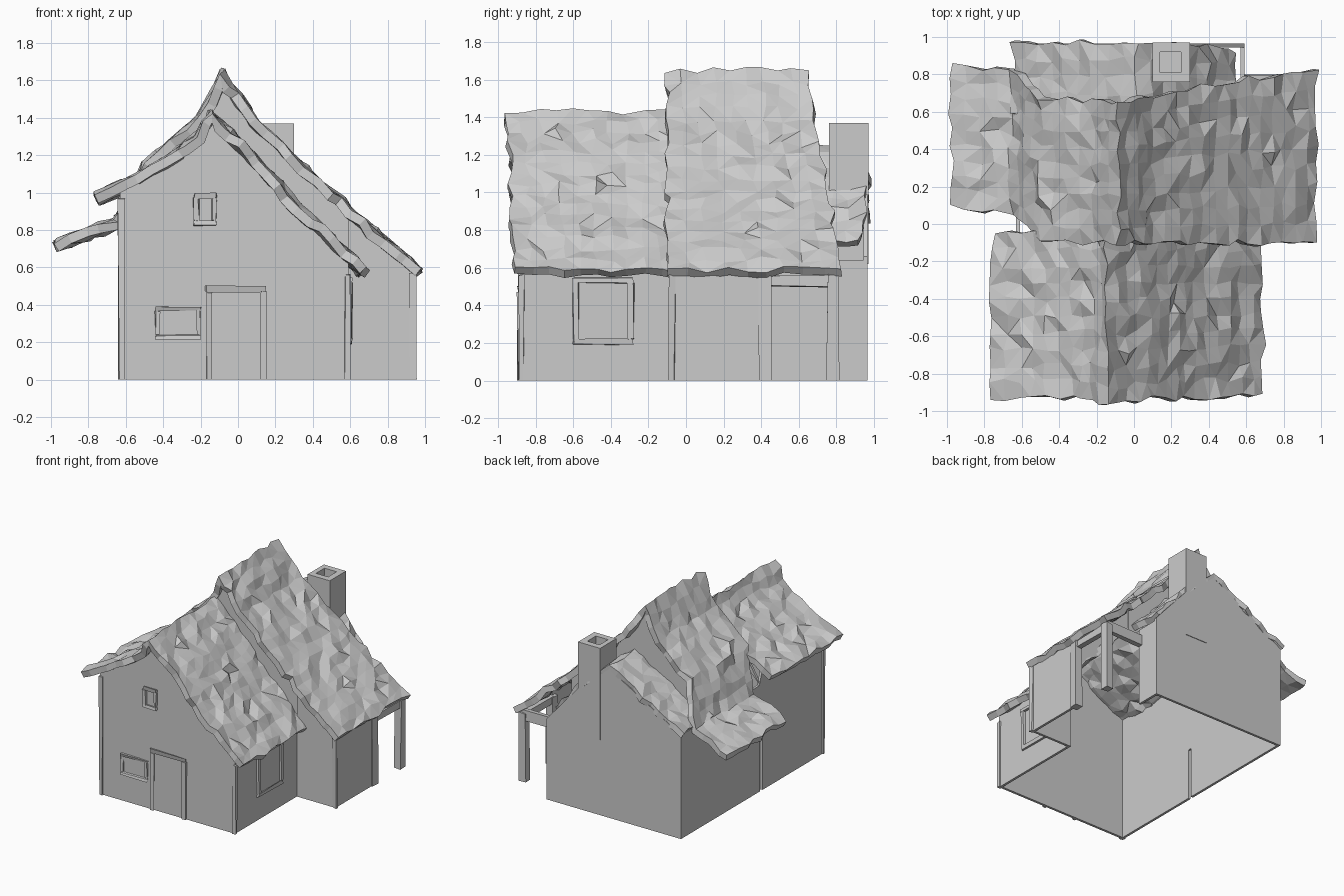
import bpy, bmesh, random
from mathutils import Vector

if "Cube" in bpy.data.objects:
    bpy.data.objects.remove(bpy.data.objects["Cube"])

random.seed(4)


def finish(name, bm, recalc=True):
    if recalc:
        bmesh.ops.recalc_face_normals(bm, faces=bm.faces)
    me = bpy.data.meshes.new(name)
    bm.to_mesh(me)
    bm.free()
    ob = bpy.data.objects.new(name, me)
    bpy.context.collection.objects.link(ob)
    return ob


def box(name, x0, x1, y0, y1, z0, z1, rough=0.006):
    bm = bmesh.new()
    bmesh.ops.create_cube(bm, size=1)
    for v in bm.verts:
        v.co = Vector(((x0, x1)[v.co.x > 0], (y0, y1)[v.co.y > 0], (z0, z1)[v.co.z > 0]))
        v.co.x += random.uniform(-rough, rough)
        v.co.y += random.uniform(-rough, rough)
        if v.co.z > 0.01:
            v.co.z += random.uniform(-rough, rough)
    return finish(name, bm)


def panel(name, pts, at, thick, axis='y'):
    """Flat wall: outline (u, z) extruded along y or x."""
    bm = bmesh.new()
    rows = []
    for d in (at, at + thick):
        rows.append([bm.verts.new((u, d, z) if axis == 'y' else (d, u, z)) for u, z in pts])
    bm.faces.new(rows[0])
    bm.faces.new(rows[1][::-1])
    n = len(pts)
    for i in range(n):
        j = (i + 1) % n
        bm.faces.new((rows[0][i], rows[1][i], rows[1][j], rows[0][j]))
    return finish(name, bm)


def roof(name, prof, thick=0.05, step=0.085, rough=0.018):
    """Rough thatch sheet; prof rows are (x, z, y_front, y_back) from left to right."""
    rows = []
    for a, b in zip(prof, prof[1:]):
        a, b = Vector(a), Vector(b)
        n = max(1, round(Vector((b[0] - a[0], b[1] - a[1])).length / step))
        rows += [a.lerp(b, k / n) for k in range(n)]
    rows.append(Vector(prof[-1]))
    ny = max(3, round((prof[1][3] - prof[1][2]) / step))
    bm = bmesh.new()
    grid = []
    for r in rows:
        line = []
        for j in range(ny + 1):
            y = r[2] + (r[3] - r[2]) * j / ny
            n = [random.uniform(-rough, rough) for _ in range(3)]
            line.append(bm.verts.new((r[0] + n[0], y + n[1], r[1] + n[2])))
        grid.append(line)
    for i in range(len(rows) - 1):
        for j in range(ny):
            bm.faces.new((grid[i][j], grid[i + 1][j], grid[i + 1][j + 1], grid[i][j + 1]))
    bmesh.ops.triangulate(bm, faces=bm.faces)
    ob = finish(name, bm, recalc=False)
    m = ob.modifiers.new("thickness", 'SOLIDIFY')
    m.thickness = thick
    m.offset = -1
    return ob


def frame(name, axis, at, out, u0, u1, z0, z1, w=0.03):
    """Four trim bars around an opening."""
    bars = [(u0 - w, u0, z0, z1), (u1, u1 + w, z0, z1), (u0 - w, u1 + w, z1, z1 + w)]
    if z0 > 0.01:
        bars.append((u0 - w, u1 + w, z0 - w, z0))
    d0, d1 = sorted((at, at + out))
    for a, b, c, d in bars:
        if axis == 'y':
            box(name, a, b, d0, d1, c, d)
        else:
            box(name, d0, d1, a, b, c, d)


# Main house walls, open underneath and open to the annex
T = 0.02
panel("front_gable_wall", [(-0.63, 0), (0.59, 0), (0.59, 0.62), (0.33, 0.87), (0.08, 1.16),
                           (-0.13, 1.37), (-0.22, 1.26), (-0.4, 1.12), (-0.63, 1.02)], -0.88, T)
panel("left_wall", [(-0.88, 0), (-0.09, 0), (-0.09, 0.42), (-0.06, 0.42), (-0.06, 0), (0.96, 0),
                    (0.96, 0.85), (-0.05, 0.87), (-0.1, 1.02), (-0.88, 1.02)], -0.63, T, 'x')
panel("right_wall", [(-0.88, 0), (-0.06, 0), (-0.06, 0.62), (-0.88, 0.62)], 0.57, T, 'x')
panel("right_back_wall", [(0.76, 0), (0.96, 0), (0.96, 0.64), (0.76, 0.64)], 0.57, T, 'x')
panel("back_gable_wall", [(-0.63, 0), (0.59, 0), (0.59, 0.66), (0.3, 0.99), (0.02, 1.22),
                          (-0.3, 1.04), (-0.63, 0.85)], 0.945, T)
# Upper gables closing both ends of the tall roof
panel("upper_front_gable", [(-0.63, 0.88), (-0.15, 1.36), (0.59, 0.64), (0.59, 0.87),
                            (0.1, 1.33), (-0.08, 1.59), (-0.22, 1.35), (-0.5, 1.1)], -0.07, T)
panel("upper_back_gable", [(-0.63, 0.86), (0.02, 1.2), (0.59, 0.62), (0.59, 0.87),
                           (0.1, 1.33), (-0.08, 1.59), (-0.22, 1.35), (-0.5, 1.1)], 0.62, T)

# Side annex and open porch behind it
panel("annex_front_wall", [(0.59, 0), (0.94, 0), (0.94, 0.58), (0.59, 0.86)], -0.08, T)
panel("annex_right_wall", [(-0.08, 0), (0.42, 0), (0.42, 0.58), (-0.08, 0.58)], 0.92, T, 'x')
for y in (0.39, 0.75):
    box("porch_post", 0.89, 0.95, y, y + 0.06, 0, 0.56)
box("porch_beam", 0.9, 0.94, 0.42, 0.8, 0.5, 0.56)
box("porch_end_beam", 0.58, 0.94, 0.76, 0.8, 0.5, 0.58)

# Roofs: front wing, tall wing with side canopy, low back wing
F, B = -0.93, -0.05
roof("front_roof", [(-0.76, 0.99, F, B), (-0.4, 1.17, F, B), (-0.22, 1.31, F, B),
                    (-0.15, 1.43, -0.97, B), (0.08, 1.22, F, B), (0.33, 0.93, F, B),
                    (0.69, 0.59, -0.91, B)])
A = -0.1
roof("tall_roof", [(-0.98, 0.74, 0.1, 0.85), (-0.66, 0.86, 0.06, 0.82), (-0.5, 1.15, A, 0.68),
                   (-0.22, 1.4, A, 0.66), (-0.08, 1.65, A, 0.65), (0.1, 1.38, A, 0.68),
                   (0.5, 1.01, A, 0.76), (0.98, 0.59, A, 0.83)])
roof("back_roof", [(-0.65, 0.87, 0.6, 0.96), (-0.3, 1.07, 0.6, 0.975), (0.02, 1.26, 0.6, 0.97),
                   (0.3, 1.03, 0.6, 0.96), (0.55, 0.74, 0.6, 0.93)])

# Chimney flush with the back wall, hollow at the top
box("chimney_stack", 0.1, 0.3, 0.76, 0.97, 0.62, 1.3, 0)
for x0, x1, y0, y1 in ((0.1, 0.14, 0.76, 0.97), (0.25, 0.3, 0.76, 0.97),
                       (0.14, 0.25, 0.76, 0.81), (0.14, 0.25, 0.92, 0.97)):
    box("chimney_rim", x0, x1, y0, y1, 1.3, 1.37, 0)

# Timber trim: corner posts, door and window frames
for x, y, h in ((-0.64, -0.89, 0.97), (0.57, -0.89, 0.56)):
    box("corner_post", x, x + 0.03, y, y + 0.03, 0, h)
box("annex_corner_post", 0.92, 0.95, -0.09, -0.06, 0, 0.57)
frame("front_door_frame", 'y', -0.88, -0.015, -0.14, 0.12, 0, 0.47)
frame("front_window_frame", 'y', -0.88, -0.012, -0.42, -0.22, 0.24, 0.37, 0.02)
frame("attic_window_frame", 'y', -0.88, -0.02, -0.21, -0.14, 0.85, 0.97, 0.025)
frame("side_window_frame", 'x', 0.59, 0.02, -0.57, -0.31, 0.22, 0.52)
